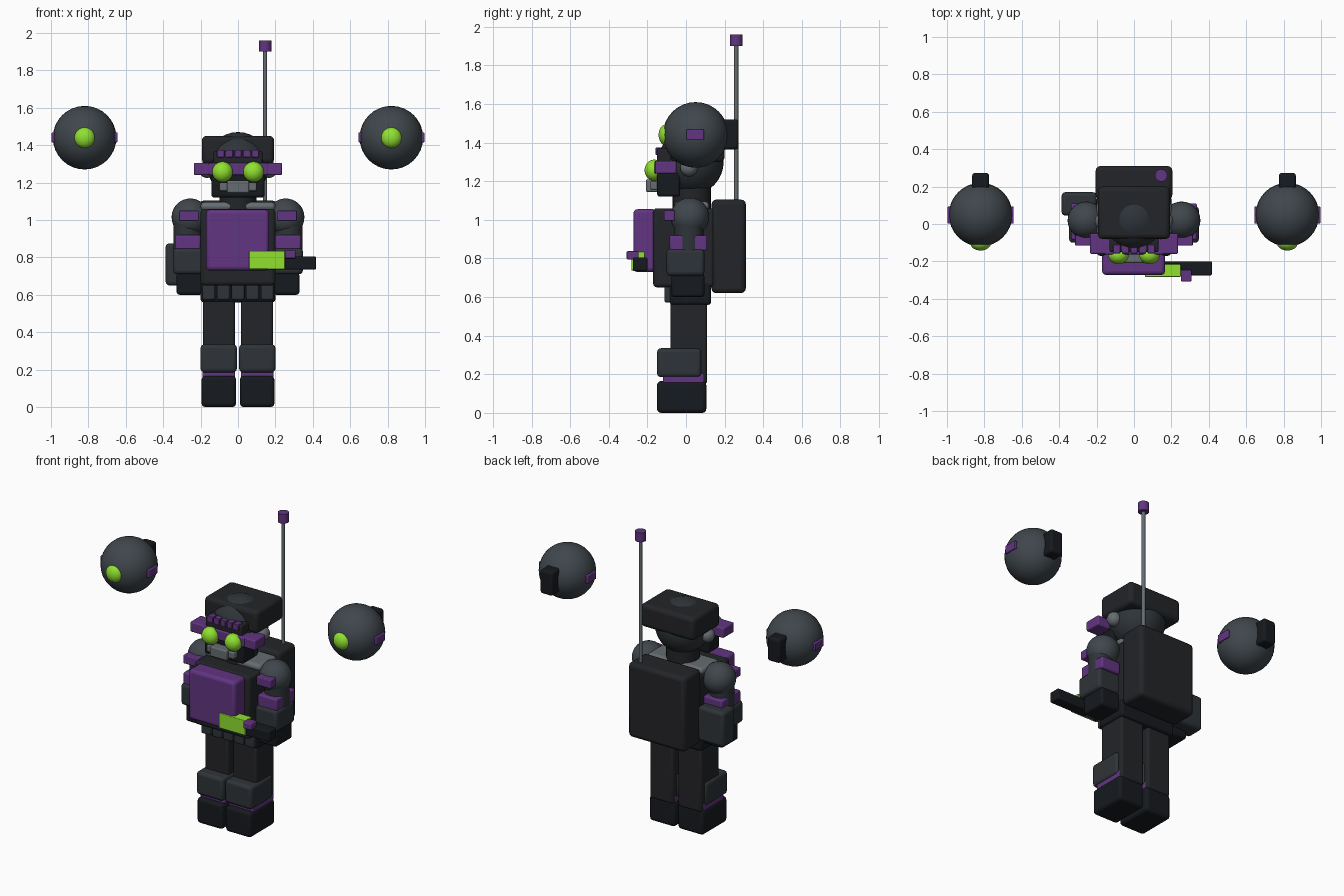
import bpy
from mathutils import Vector

if "Cube" in bpy.data.objects:
    bpy.data.objects.remove(bpy.data.objects["Cube"])


def mat(name, rgb):
    m = bpy.data.materials.new(name)
    m.diffuse_color = (*rgb, 1)
    m.use_nodes = True
    m.node_tree.nodes["Principled BSDF"].inputs["Base Color"].default_value = m.diffuse_color
    return m


DARK = mat("dark_cloth", (0.017, 0.018, 0.021))
ARMOR = mat("armor", (0.028, 0.034, 0.040))
BLACK = mat("black_rubber", (0.008, 0.010, 0.013))
STEEL = mat("steel_shell", (0.050, 0.062, 0.072))
METAL = mat("metal", (0.13, 0.15, 0.16))
PURPLE = mat("purple", (0.12, 0.035, 0.22))
LIME = mat("lime", (0.28, 0.75, 0.03))


def box(name, x, y, z, m, bevel=0.015):
    """Bevelled box from (min, max) ranges."""
    lo, hi = Vector((x[0], y[0], z[0])), Vector((x[1], y[1], z[1]))
    bpy.ops.mesh.primitive_cube_add(size=1, location=(lo + hi) / 2)
    o = bpy.context.object
    o.name = name
    o.scale = hi - lo
    bpy.ops.object.transform_apply(location=False, rotation=False, scale=True)
    o.data.materials.append(m)
    if bevel:
        b = o.modifiers.new("bevel", "BEVEL")
        b.width = bevel
        b.segments = 3
        bpy.ops.object.shade_smooth_by_angle()
    return o


def ball(name, loc, r, m, scale=(1, 1, 1)):
    bpy.ops.mesh.primitive_uv_sphere_add(segments=32, ring_count=16, radius=r, location=loc)
    o = bpy.context.object
    o.name = name
    o.scale = scale
    o.data.materials.append(m)
    bpy.ops.object.shade_smooth()


def rod(name, x, y, z, r, m, sy=1):
    """Upright cylinder between z[0] and z[1]."""
    bpy.ops.mesh.primitive_cylinder_add(vertices=24, radius=r, depth=z[1] - z[0],
                                        location=(x, y, sum(z) / 2))
    o = bpy.context.object
    o.name = name
    o.scale.y = sy
    o.data.materials.append(m)
    bpy.ops.object.shade_smooth_by_angle()


def span(s, a, b):
    """Range a..b mirrored to side s."""
    return sorted((s * a, s * b))


# Parts repeated on both sides
for s, side in ((-1, "left"), (1, "right")):
    # legs
    box(f"leg_{side}", span(s, 0.016, 0.187), (-0.08, 0.11), (0.15, 0.62), DARK)
    box(f"boot_{side}", span(s, 0.01, 0.195), (-0.15, 0.105), (0, 0.165), BLACK, 0.02)
    box(f"ankle_band_{side}", span(s, 0.015, 0.19), (-0.12, 0.095), (0.15, 0.205), PURPLE, 0.01)
    box(f"shin_guard_{side}", span(s, 0.006, 0.2), (-0.15, 0.08), (0.185, 0.335), ARMOR, 0.02)
    # arms
    ball(f"shoulder_{side}", (s * 0.255, 0.02, 1.015), 0.1, STEEL)
    box(f"shoulder_badge_{side}", span(s, 0.21, 0.315), (-0.115, -0.06), (0.995, 1.05), PURPLE, 0.005)
    rod(f"upper_arm_{side}", s * 0.27, 0.015, (0.82, 1.0), 0.075, ARMOR)
    box(f"arm_band_{side}", span(s, 0.2, 0.337), (-0.085, 0.11), (0.84, 0.92), PURPLE, 0.01)
    box(f"forearm_{side}", span(s, 0.18, 0.347), (-0.1, 0.095), (0.71, 0.85), ARMOR, 0.02)
    box(f"glove_{side}", span(s, 0.19, 0.328), (-0.075, 0.095), (0.60, 0.72), BLACK)
    # head sides
    ball(f"ear_{side}", (s * 0.165, 0.015, 1.27), 0.045, METAL)
    box(f"goggle_hinge_{side}", span(s, 0.14, 0.235), (-0.16, -0.05), (1.24, 1.305), PURPLE, 0.008)
    ball(f"goggle_lens_{side}", (s * 0.083, -0.165, 1.257), 0.055, LIME, (1, 0.9, 1))
    # floating drone
    x = s * 0.82
    ball(f"drone_shell_{side}", (x, 0.05, 1.44), 0.17, STEEL)
    ball(f"drone_eye_{side}", (x, -0.1, 1.44), 0.056, LIME, (1, 0.75, 1))
    box(f"drone_thruster_{side}", (x - 0.045, x + 0.045), (0.17, 0.273), (1.365, 1.52), BLACK)
    for t in (-1, 1):
        box(f"drone_tab_{side}", sorted((x + t * 0.145, x + t * 0.177)), (0.003, 0.093),
            (1.415, 1.468), PURPLE, 0.005)

# Torso
box("torso", (-0.2, 0.2), (-0.17, 0.15), (0.65, 1.06), DARK, 0.02)
box("chest_plate", (-0.17, 0.166), (-0.272, -0.15), (0.73, 1.055), PURPLE, 0.02)
box("collar", (-0.2, 0.2), (-0.06, 0.12), (1.05, 1.095), METAL, 0.02)
rod("neck", 0, 0.03, (1.05, 1.2), 0.1, DARK)

# Belt and pouches
box("belt", (-0.2, 0.2), (-0.085, 0.13), (0.56, 0.70), BLACK)
for i in range(5):
    cx = (i - 2) * 0.078
    box(f"pouch_{i + 1}", (cx - 0.034, cx + 0.034), (-0.112, -0.05), (0.572, 0.67), ARMOR, 0.01)
box("hip_bag", (-0.387, -0.2), (0.045, 0.17), (0.65, 0.875), ARMOR, 0.02)

# Head
ball("head", (0, 0.025, 1.3), 0.17, ARMOR)
box("hood_slab", (-0.193, 0.193), (-0.08, 0.2), (1.30, 1.45), DARK, 0.025)
box("jaw", (-0.142, 0.142), (-0.15, -0.03), (1.12, 1.25), BLACK)
box("brow", (-0.13, 0.13), (-0.15, -0.05), (1.28, 1.37), DARK, 0.01)
box("goggle_bar", (-0.16, 0.16), (-0.163, -0.08), (1.24, 1.305), PURPLE, 0.008)
for i in range(5):
    cx = (i - 2) * 0.046
    box(f"brow_stud_{i + 1}", (cx - 0.019, cx + 0.019), (-0.157, -0.11), (1.335, 1.375), PURPLE, 0.004)
box("respirator", (-0.06, 0.06), (-0.208, -0.14), (1.145, 1.21), METAL, 0.008)
box("respirator_side_filters", (-0.1, 0.1), (-0.185, -0.13), (1.155, 1.2), METAL, 0.008)

# Backpack and antenna
box("backpack", (-0.205, 0.205), (0.132, 0.31), (0.62, 1.105), DARK, 0.025)
rod("antenna", 0.145, 0.26, (1.05, 1.92), 0.011, METAL)
rod("antenna_cap", 0.145, 0.26, (1.9, 1.96), 0.033, PURPLE)

# Sidearm held across the chest
box("gun_barrel", (0.15, 0.417), (-0.275, -0.2), (0.735, 0.805), BLACK, 0.008)
box("gun_body", (0.06, 0.25), (-0.283, -0.215), (0.738, 0.835), LIME, 0.004)
box("gun_sight", (0.25, 0.308), (-0.307, -0.245), (0.795, 0.838), PURPLE, 0.006)
